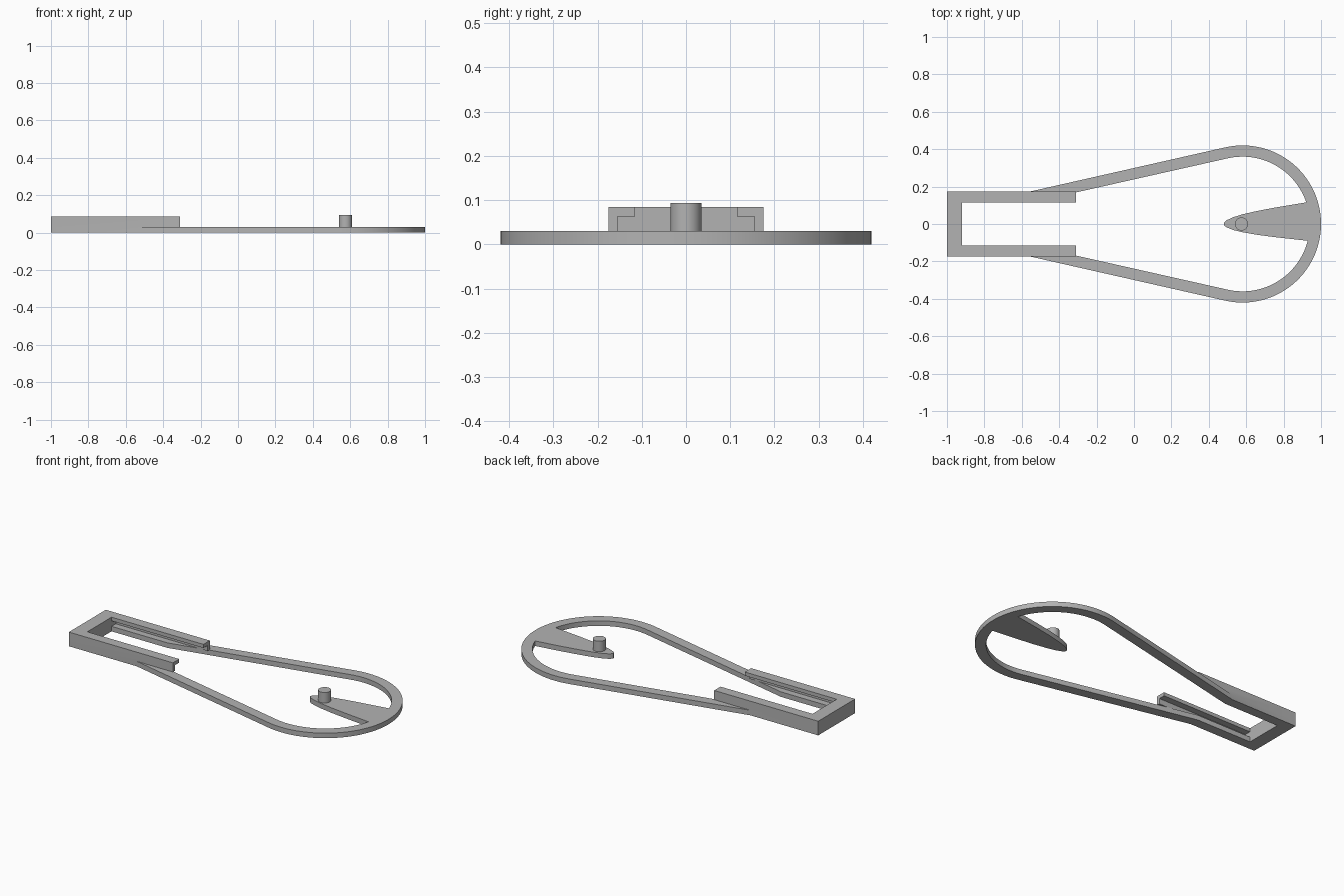
import bpy, bmesh
from math import sin, cos, pi, radians

if "Cube" in bpy.data.objects:
    bpy.data.objects.remove(bpy.data.objects["Cube"], do_unlink=True)

grey = bpy.data.materials.new("plain_grey")
grey.use_nodes = True
grey.diffuse_color = (0.45, 0.45, 0.45, 1)
grey.node_tree.nodes["Principled BSDF"].inputs["Base Color"].default_value = grey.diffuse_color

BASE_TOP, RAIL_TOP = 0.03, 0.085
CENTRE_X, OUTER_R, INNER_R = 0.58, 0.42, 0.36
HALF_W, HALF_SLOT = 0.175, 0.115
BACK, SLOT_BACK, RAIL_END = -1.0, -0.92, -0.31


def finish(name, bm):
    bmesh.ops.recalc_face_normals(bm, faces=bm.faces)
    mesh = bpy.data.meshes.new(name)
    bm.to_mesh(mesh)
    bm.free()
    mesh.materials.append(grey)
    obj = bpy.data.objects.new(name, mesh)
    bpy.context.collection.objects.link(obj)
    return obj


def prism(name, outline, z0, z1):
    """Upright solid over one flat outline."""
    bm = bmesh.new()
    face = bm.faces.new([bm.verts.new((x, y, z0)) for x, y in outline])
    top = bmesh.ops.extrude_face_region(bm, geom=[face])["geom"]
    verts = [v for v in top if isinstance(v, bmesh.types.BMVert)]
    bmesh.ops.translate(bm, verts=verts, vec=(0, 0, z1 - z0))
    return finish(name, bm)


def band(name, outer, inner, z0, z1):
    """Closed flat loop between two outlines with matching points."""
    bm = bmesh.new()
    rings = [[bm.verts.new((x, y, z)) for x, y in path]
             for path, z in ((outer, z0), (outer, z1), (inner, z1), (inner, z0))]
    n = len(outer)
    for a, b in zip(rings, rings[1:] + rings[:1]):
        for i in range(n):
            j = (i + 1) % n
            bm.faces.new((a[i], a[j], b[j], b[i]))
    return finish(name, bm)


def combine(target, other, operation):
    """Apply a boolean and discard the helper solid."""
    mod = target.modifiers.new(operation.lower(), 'BOOLEAN')
    mod.operation, mod.solver, mod.object = operation, 'EXACT', other
    bpy.context.view_layer.objects.active = target
    bpy.ops.object.modifier_apply(modifier=mod.name)
    bpy.data.objects.remove(other, do_unlink=True)


# Teardrop base: round nose, tapering arms, narrow tail
def teardrop(radius, half_width, tail_x):
    sweep, steps = radians(102.7), 80
    arc = [(CENTRE_X + radius * cos(a), radius * sin(a))
           for a in (sweep * (2 * i / steps - 1) for i in range(steps + 1))]
    return arc + [(-0.55, half_width), (tail_x, half_width),
                  (tail_x, -half_width), (-0.55, -half_width)]


body = band("teardrop_frame", teardrop(OUTER_R, HALF_W, BACK),
            teardrop(INNER_R, HALF_SLOT, SLOT_BACK), 0, BASE_TOP)

# Pointed tongue reaching inward from the nose
upper = [(0.483, 0.008), (0.495, 0.02), (0.53, 0.036), (0.58, 0.052),
         (0.66, 0.07), (0.76, 0.089), (0.85, 0.104), (0.96, 0.122)]
lower = [(0.97, -0.094), (0.85, -0.081), (0.76, -0.071), (0.66, -0.058),
         (0.58, -0.044), (0.53, -0.032), (0.495, -0.018), (0.483, -0.008)]
tongue = prism("tongue", upper + lower + [(0.48, 0)], 0, BASE_TOP)
combine(body, tongue, 'UNION')

# U-shaped rails, grooved along the inside
rails = prism("rails", [(BACK, -HALF_W), (RAIL_END, -HALF_W), (RAIL_END, -HALF_SLOT),
                        (SLOT_BACK, -HALF_SLOT), (SLOT_BACK, HALF_SLOT),
                        (RAIL_END, HALF_SLOT), (RAIL_END, HALF_W), (BACK, HALF_W)],
              BASE_TOP, RAIL_TOP)
groove = prism("groove", [(SLOT_BACK, -0.155), (0, -0.155), (0, 0.155), (SLOT_BACK, 0.155)],
               0, 0.063)
combine(rails, groove, 'DIFFERENCE')
combine(body, rails, 'UNION')

# Upright pin on the tongue
pin = prism("pin", [(0.575 + 0.035 * cos(2 * pi * i / 48), 0.035 * sin(2 * pi * i / 48))
                    for i in range(48)], BASE_TOP, 0.093)

bpy.ops.object.select_all(action='DESELECT')
for obj in (body, pin):
    obj.select_set(True)
bpy.context.view_layer.objects.active = body
bpy.ops.object.shade_smooth_by_angle(angle=radians(30))
